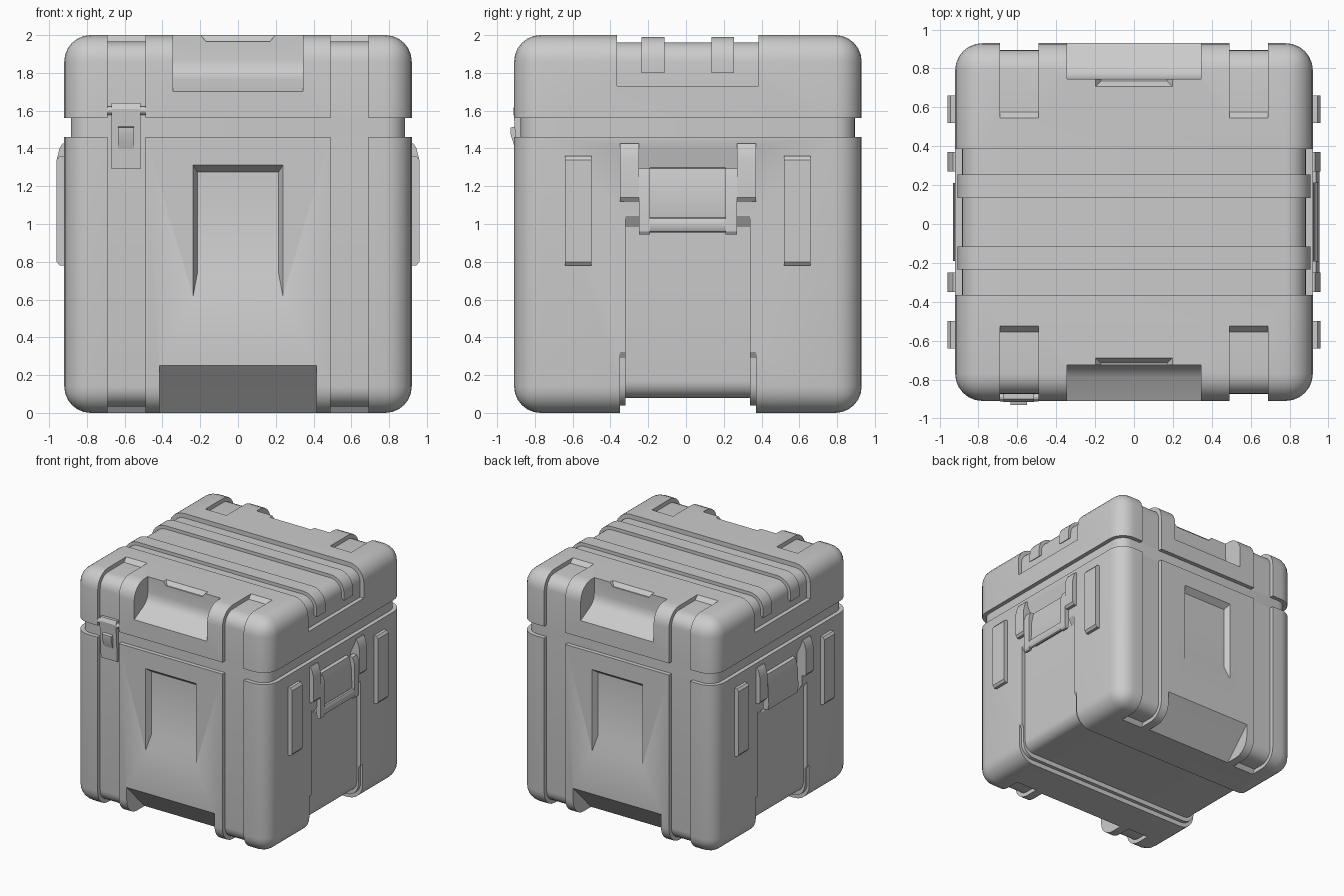
import bpy, bmesh, math
from mathutils import Vector

if "Cube" in bpy.data.objects:
    bpy.data.objects.remove(bpy.data.objects["Cube"])

H = 0.92          # half width of the case
D = 0.885         # half width of recessed surfaces
parts = []


def finish(bm, name):
    bmesh.ops.recalc_face_normals(bm, faces=bm.faces)
    me = bpy.data.meshes.new(name)
    bm.to_mesh(me)
    bm.free()
    ob = bpy.data.objects.new(name, me)
    bpy.context.collection.objects.link(ob)
    return ob


def prism(name, pts, lo, hi, axis, bevel=0):
    """Extrude a 2D profile along an axis: x -> (y,z), y -> (x,z), z -> (x,y)."""
    put = {'x': lambda p, t: (t, p[0], p[1]),
           'y': lambda p, t: (p[0], t, p[1]),
           'z': lambda p, t: (p[0], p[1], t)}[axis]
    bm = bmesh.new()
    a = [bm.verts.new(put(p, lo)) for p in pts]
    b = [bm.verts.new(put(p, hi)) for p in pts]
    bm.faces.new(a)
    bm.faces.new(b[::-1])
    for i in range(len(pts)):
        j = (i + 1) % len(pts)
        bm.faces.new((a[i], b[i], b[j], a[j]))
    if bevel:
        bmesh.ops.recalc_face_normals(bm, faces=bm.faces)
        bmesh.ops.bevel(bm, geom=bm.edges[:], offset=bevel, segments=2, profile=0.5, affect='EDGES')
    return finish(bm, name)


def hull(name, pts):
    bm = bmesh.new()
    for p in pts:
        bm.verts.new(p)
    bmesh.ops.convex_hull(bm, input=bm.verts)
    return finish(bm, name)


def arc(cx, cy, r, a0, a1, n=6):
    return [(cx + r * math.cos(math.radians(a0 + (a1 - a0) * i / n)),
             cy + r * math.sin(math.radians(a0 + (a1 - a0) * i / n))) for i in range(n + 1)]


def sx(pts, s):
    return [(p[0] * s, p[1]) for p in pts]


def mirror_path(pts):
    return pts + [(-x, z) for x, z in reversed(pts)]


def cut(targets, cutter):
    for ob in targets:
        m = ob.modifiers.new("cut", 'BOOLEAN')
        m.operation = 'DIFFERENCE'
        m.solver = 'EXACT'
        m.object = cutter
        bpy.context.view_layer.objects.active = ob
        bpy.ops.object.modifier_apply(modifier=m.name)
    bpy.data.objects.remove(cutter)


def shell(name, z, keep_below):
    """Rounded box of the whole case, sliced at height z."""
    bm = bmesh.new()
    bmesh.ops.create_cube(bm, size=1)
    for v in bm.verts:
        v.co = Vector((v.co.x * 2 * H, v.co.y * 2 * H, v.co.z * 2 + 1))
    bmesh.ops.bevel(bm, geom=bm.edges[:], offset=0.14, segments=6, profile=0.5, affect='EDGES')
    r = bmesh.ops.bisect_plane(bm, geom=bm.verts[:] + bm.edges[:] + bm.faces[:], plane_co=(0, 0, z),
                               plane_no=(0, 0, 1), clear_outer=keep_below, clear_inner=not keep_below)
    bmesh.ops.contextual_create(bm, geom=[e for e in r['geom_cut'] if isinstance(e, bmesh.types.BMEdge)])
    return finish(bm, name)


# Main shells and the recessed core visible in the seam
body = shell("body", 1.46, True)
lid = shell("lid", 1.56, False)
q, r = D - 0.105, 0.105
core_pts = arc(q, q, r, 0, 90) + arc(-q, q, r, 90, 180) + arc(-q, -q, r, 180, 270) + arc(q, -q, r, 270, 360)
core_pts = [p for i, p in enumerate(core_pts) if (Vector(p) - Vector(core_pts[i - 1])).length > 1e-5]
parts += [body, lid, prism("seam_core", core_pts, 1.46, 1.56, 'z')]

# Vertical strap channels on front and back, wrapping over top and bottom edges
chan = ([(0.53, 2.2), (0.53, 2.005), (0.565, 1.965)] + arc(q, 1.965 - r, r, 90, 0)
        + arc(q, 0.035 + r, r, 0, -90) + [(0.69, 0.035), (0.66, -0.005), (0.66, -0.2), (1.2, -0.2), (1.2, 2.2)])
for s in (-1, 1):
    for c in (-0.59, 0.59):
        cut([body, lid], prism("channel_cutter", sx(chan, s), c - 0.1, c + 0.1, 'x'))

# Lid: trough across the top, running down both sides
top_path = [(-D, 1.73)] + arc(-D + r, 1.962 - r, r, 180, 90)
trough = [(-1.2, 1.73)] + mirror_path(top_path) + [(1.2, 1.73), (1.2, 2.2), (-1.2, 2.2)]
cut([lid], prism("trough_cutter", trough, -0.375, 0.375, 'y'))

# Lid ribs lying in the trough
outer = [(-0.908, 1.80)] + arc(-0.908 + 0.125, 1.99 - 0.125, 0.125, 180, 90)
inner = [(-0.865, 1.83)] + arc(-0.865 + 0.09, 1.94 - 0.09, 0.09, 180, 90)
rib = mirror_path(outer) + mirror_path(inner)[::-1]
for c in (-0.185, 0.185):
    parts.append(prism("lid_rib", rib, c - 0.06, c + 0.06, 'y'))

for s in (-1, 1):
    # Lid: scooped grip with a finger notch, front and back
    scoop = [(0.735, 2.2), (0.735, 1.87), (0.742, 1.825), (0.765, 1.79), (0.80, 1.765),
             (0.925, 1.70), (1.2, 1.70), (1.2, 2.2)]
    cut([lid], prism("scoop_cutter", sx(scoop, s), -0.345, 0.345, 'x'))
    cut([lid], hull("notch_cutter", [(x * k, s * y, z) for x in (-1, 1) for k, y, z in
        ((0.205, 0.69, 2.01), (0.205, 0.80, 2.01), (0.17, 0.725, 1.967), (0.17, 0.80, 1.967))]))
    # Body: tapered panel recess, front and back
    cut([body], hull("panel_cutter", [(x * k, s * y, z) for x in (-1, 1) for k, y, z in
        ((0.24, 0.922, 0.605), (0.24, 0.922, 1.315), (0.215, 0.87, 0.74), (0.215, 0.87, 1.275))]))
    # Body: sloped undercut at the bottom edge
    wedge = [(0.66, -0.02), (0.68, 0.002), (0.92, 0.25), (1.1, 0.25), (1.1, -0.02)]
    cut([body], prism("undercut_cutter", sx(wedge, s), -0.415, 0.415, 'x'))

# Body: channel under the bottom and up both sides, wider near the feet
low = [(-0.925, 1.05), (-D, 0.985)] + arc(-D + 0.09, 0.08 + 0.09, 0.09, 180, 270)
cut([body], prism("bottom_cutter", [(-1.2, 1.05)] + mirror_path(low) + [(1.2, 1.05), (1.2, -0.2), (-1.2, -0.2)],
                  -0.33, 0.33, 'y'))
wide = [(-0.925, 0.33), (-0.90, 0.29)] + arc(-0.90 + 0.11, 0.04 + 0.11, 0.11, 180, 270)
cut([body], prism("foot_cutter", [(-1.2, 0.33)] + mirror_path(wide) + [(1.2, 0.33), (1.2, -0.2), (-1.2, -0.2)],
                  -0.36, 0.36, 'y'))

for s in (-1, 1):
    # Handle pocket in the side wall
    pocket = [(0.925, 1.41), (0.875, 1.30), (0.875, 1.0), (0.9, 0.96), (1.1, 0.96), (1.1, 1.41)]
    cut([body], prism("pocket_cutter", sx(pocket, s), -0.26, 0.26, 'y'))
    # Handle plate inside the pocket
    plate = [(0.86, 1.30), (0.905, 1.295), (0.925, 1.20), (0.93, 1.05), (0.92, 1.0), (0.86, 1.0)]
    parts.append(prism("handle_plate", sx(plate, s), -0.2, 0.2, 'y'))
    bracket = [(0.87, 1.425), (0.93, 1.425), (0.945, 1.40), (0.96, 1.34), (0.96, 1.14), (0.945, 1.12), (0.87, 1.12)]
    pad = [(0.87, 1.36), (0.945, 1.36), (0.96, 1.34), (0.96, 0.80), (0.945, 0.78), (0.87, 0.78)]
    for t in (-1, 1):
        # Handle brackets and protective side pads
        parts.append(prism("handle_bracket", sx(bracket, s), t * 0.31 - 0.05, t * 0.31 + 0.05, 'y'))
        parts.append(prism("side_pad", sx(pad, s), t * 0.58 - 0.07, t * 0.58 + 0.07, 'y'))

# Carry handle frame, fitted on the right side only
for t in (-1, 1):
    arm = [(0.90, 1.295), (0.935, 1.295), (0.955, 1.24), (0.955, 0.96), (0.945, 0.945), (0.925, 0.945), (0.915, 1.0)]
    parts.append(prism("handle_arm", arm, t * 0.23 - 0.03, t * 0.23 + 0.03, 'y'))
parts.append(prism("handle_bar", [(x, z) for x, z in arc(0.93, 0.995, 0.04, 0, 330, 11)], -0.21, 0.21, 'y'))
parts[-1].scale.x = 1
for v in parts[-1].data.vertices:
    v.co.x = 0.935 + (v.co.x - 0.93) * 0.5

# Latch on the front left strap channel
latch = [(-0.86, 1.64), (-0.91, 1.64), (-0.925, 1.61), (-0.918, 1.53), (-0.91, 1.38), (-0.905, 1.29), (-0.86, 1.29)]
parts.append(prism("latch_plate", latch, -0.67, -0.515, 'x'))
button = [(-0.90, 1.52), (-0.94, 1.51), (-0.94, 1.48), (-0.915, 1.40), (-0.90, 1.40)]
parts.append(prism("latch_button", button, -0.635, -0.55, 'x'))
parts.append(prism("latch_pin", arc(-0.90, 1.60, 0.022, 0, 330, 11), -0.69, -0.49, 'x'))

# Shift to the final position and shade
bpy.ops.object.select_all(action='DESELECT')
for ob in parts:
    ob.location.y = 0.01
    ob.select_set(True)
bpy.context.view_layer.objects.active = body
bpy.ops.object.shade_smooth_by_angle(angle=math.radians(30))
